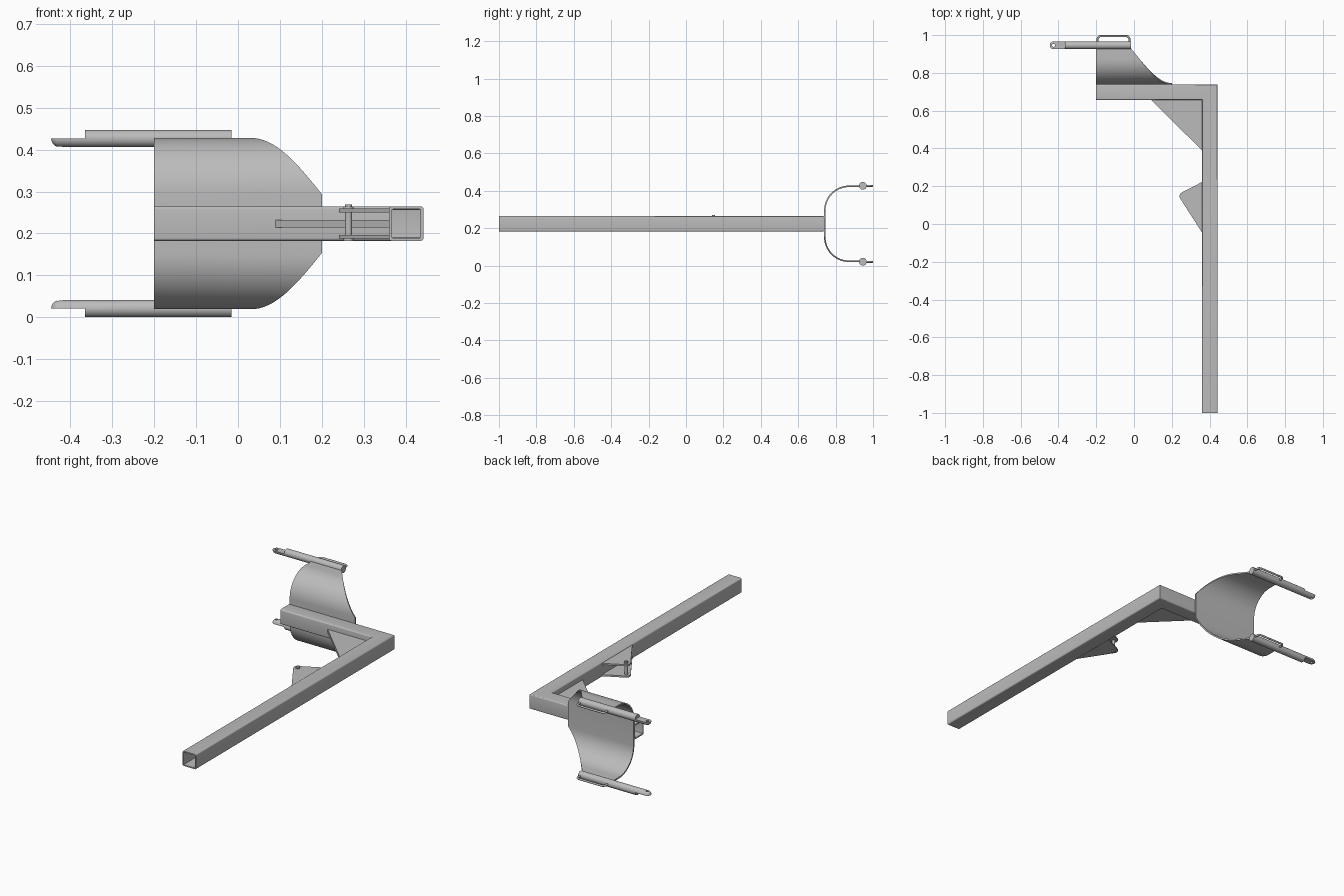
import bpy, bmesh, math
from mathutils import Matrix, Vector

cube = bpy.data.objects.get("Cube")
if cube:
    bpy.data.objects.remove(cube, do_unlink=True)

MID = 0.2235      # height of the symmetry plane
HALF = 0.0413     # half width of the square tube
WALL = 0.007
REACH = 0.203     # rods sit this far above and below the symmetry plane

steel = bpy.data.materials.new("grey_steel")
steel.use_nodes = True
steel.diffuse_color = (0.5, 0.5, 0.5, 1)
steel.node_tree.nodes["Principled BSDF"].inputs["Base Color"].default_value = (0.5, 0.5, 0.5, 1)


def finish(name, bm, smooth=True):
    bmesh.ops.recalc_face_normals(bm, faces=bm.faces)
    mesh = bpy.data.meshes.new(name)
    bm.to_mesh(mesh)
    bm.free()
    mesh.materials.append(steel)
    obj = bpy.data.objects.new(name, mesh)
    bpy.context.collection.objects.link(obj)
    if smooth:
        bpy.ops.object.select_all(action='DESELECT')
        obj.select_set(True)
        bpy.context.view_layer.objects.active = obj
        bpy.ops.object.shade_smooth_by_angle(angle=math.radians(35))
    return obj


def bridge(bm, a, b, closed=True):
    n = len(a)
    for i in range(n if closed else n - 1):
        j = (i + 1) % n
        bm.faces.new((a[i], a[j], b[j], b[i]))


def plate(name, outline, z, thick):
    bm = bmesh.new()
    low, high = ([bm.verts.new((x, y, z + dz)) for x, y in outline]
                 for dz in (-thick / 2, thick / 2))
    bm.faces.new(low)
    bm.faces.new(high)
    bridge(bm, low, high)
    return finish(name, bm)


def add_cylinder(bm, x, y, z0, z1, r, sides=24):
    bmesh.ops.create_cone(bm, cap_ends=True, segments=sides, radius1=r, radius2=r, depth=z1 - z0,
                          matrix=Matrix.Translation((x, y, (z0 + z1) / 2)))


# Mitred hollow square tube
def square_section(half, r):
    pts = []
    for k, (sx, sy) in enumerate(((1, 1), (-1, 1), (-1, -1), (1, -1))):
        for i in range(5):
            a = math.pi / 2 * (k + i / 4)
            pts.append((sx * (half - r) + r * math.cos(a), sy * (half - r) + r * math.sin(a)))
    return pts


CX, CY = 0.4015, 0.698
bm = bmesh.new()
skins = []
for half, r in ((HALF, 0.007), (HALF - WALL, 0.003)):
    sec = square_section(half, r)
    arm = [bm.verts.new((-0.2, CY + u, MID + v)) for u, v in sec]
    corner = [bm.verts.new((CX + u, CY + u, MID + v)) for u, v in sec]
    leg = [bm.verts.new((CX + u, -1, MID + v)) for u, v in sec]
    bridge(bm, arm, corner)
    bridge(bm, corner, leg)
    skins.append((arm, leg))
for end in (0, 1):
    bridge(bm, skins[0][end], skins[1][end])
finish("mitred_square_tube", bm)

# Corner gusset
inner_x, inner_y = CX - HALF, CY - HALF
plate("corner_gusset", [(0.09, inner_y), (inner_x, inner_y), (inner_x, 0.39)], MID, 0.018)

# Pin bracket: two ears with rounded tips and a cross pin
PX, PY = 0.264, 0.147
tip = [(PX + 0.023 * math.cos(a), PY + 0.023 * math.sin(a))
       for a in (math.radians(118 + 12 * i) for i in range(9))]
ear = [(inner_x, 0.222)] + tip + [(inner_x, -0.045)]
for side, s in (("upper", 1), ("lower", -1)):
    plate(side + "_bracket_ear", ear, MID + s * 0.0315, 0.009)
bm = bmesh.new()
add_cylinder(bm, PX, PY, MID - 0.041, MID + 0.046, 0.0085)
add_cylinder(bm, PX, PY, MID - 0.041, MID - 0.036, 0.012)
add_cylinder(bm, PX, PY, MID + 0.036, MID + 0.041, 0.012)
finish("bracket_pin", bm)

# Curved saddle: C-shaped sheet whose +x edge tapers along both arms
R, SKIN, BACK, LIP, STEPS = 0.134, 0.008, 0.738, 0.935, 16
HZ = REACH + 0.0015


def saddle_path(inset):
    arm = []
    for i in range(STEPS + 1):
        a = math.pi / 2 * i / STEPS
        arm.append((BACK + R - (R - inset) * math.cos(a), HZ - R + (R - inset) * math.sin(a), a * R))
    arm.append((LIP, HZ - inset, R * math.pi / 2 + LIP - BACK - R))
    full = [(y, -z, s) for y, z, s in reversed(arm)] + arm
    longest = arm[-1][2]
    return [(y, MID + z, 0.2 - 0.22 * s / longest) for y, z, s in full]


bm = bmesh.new()
edges = []
for inset in (0, SKIN):
    path = saddle_path(inset)
    left = [bm.verts.new((-0.2, y, z)) for y, z, x in path]
    right = [bm.verts.new((x, y, z)) for y, z, x in path]
    bridge(bm, left, right, closed=False)
    edges.append((left, right))
(l0, r0), (l1, r1) = edges
bridge(bm, l0, l1, closed=False)
bridge(bm, r0, r1, closed=False)
for i in (0, -1):
    bm.faces.new((l0[i], r0[i], r1[i], l1[i]))
finish("curved_saddle", bm)


# Hinge rods: round bar with a half-round drilled tongue
ROD_R, ROD_Y, EYE = 0.0205, 0.946, -0.4255


def hinge_rod(name, s):
    zc = MID + s * REACH
    profile = [(EYE - ROD_R * math.cos(a), ROD_R * math.sin(a))
               for a in (math.pi / 2 * i / 8 for i in range(1, 9))] + [(-0.015, ROD_R)]
    bm = bmesh.new()
    rings = [[bm.verts.new((x, ROD_Y + r * math.cos(t), zc + r * math.sin(t)))
              for t in (math.tau * k / 32 for k in range(32))] for x, r in profile]
    for a, b in zip(rings, rings[1:]):
        bridge(bm, a, b)
    bm.faces.new(rings[-1])
    pole = bm.verts.new((EYE - ROD_R, ROD_Y, zc))
    for k in range(32):
        bm.faces.new((pole, rings[0][k], rings[0][(k + 1) % 32]))
    rod = finish(name, bm, False)

    # Cutters for the notch and the eye
    notch = bmesh.new()
    bmesh.ops.create_cube(notch, size=1, matrix=Matrix.Translation((-0.415, ROD_Y, zc + s * 0.05))
                          @ Matrix.Diagonal((0.1, 0.1, 0.1, 1)))
    eye = bmesh.new()
    add_cylinder(eye, EYE, ROD_Y, zc - 0.06, zc + 0.06, 0.008)
    cutters = [finish("notch_cutter", notch, False), finish("eye_cutter", eye, False)]
    for c in cutters:
        c.hide_render = True
        mod = rod.modifiers.new("cut", 'BOOLEAN')
        mod.operation, mod.solver, mod.object = 'DIFFERENCE', 'EXACT', c
    bpy.context.view_layer.update()
    cut = bpy.data.meshes.new_from_object(rod.evaluated_get(bpy.context.evaluated_depsgraph_get()))
    rod.modifiers.clear()
    rod.data = cut
    for c in cutters:
        bpy.data.objects.remove(c, do_unlink=True)
    bpy.ops.object.select_all(action='DESELECT')
    rod.select_set(True)
    bpy.context.view_layer.objects.active = rod
    bpy.ops.object.shade_smooth_by_angle(angle=math.radians(35))


# Bent wire loop behind each rod
def wire_loop(name, s):
    w, x0, x1, y1, bend = 0.0055, -0.1925, -0.0245, 0.9945, 0.016
    pts = [(x0, ROD_Y)]
    for cx, start in ((x0 + bend, 180), (x1 - bend, 90)):
        for i in range(7):
            a = math.radians(start - 15 * i)
            pts.append((cx + bend * math.cos(a), y1 - bend + bend * math.sin(a)))
    pts.append((x1, ROD_Y))
    curve = bpy.data.curves.new(name, 'CURVE')
    curve.dimensions = '3D'
    curve.bevel_depth, curve.bevel_resolution, curve.use_fill_caps = w, 3, True
    spline = curve.splines.new('POLY')
    spline.points.add(len(pts) - 1)
    for p, (x, y) in zip(spline.points, pts):
        p.co = (x, y, MID + s * REACH, 1)
    curve.materials.append(steel)
    bpy.context.collection.objects.link(bpy.data.objects.new(name, curve))


for side, s in (("upper", 1), ("lower", -1)):
    hinge_rod(side + "_hinge_rod", s)
    wire_loop(side + "_wire_loop", s)
